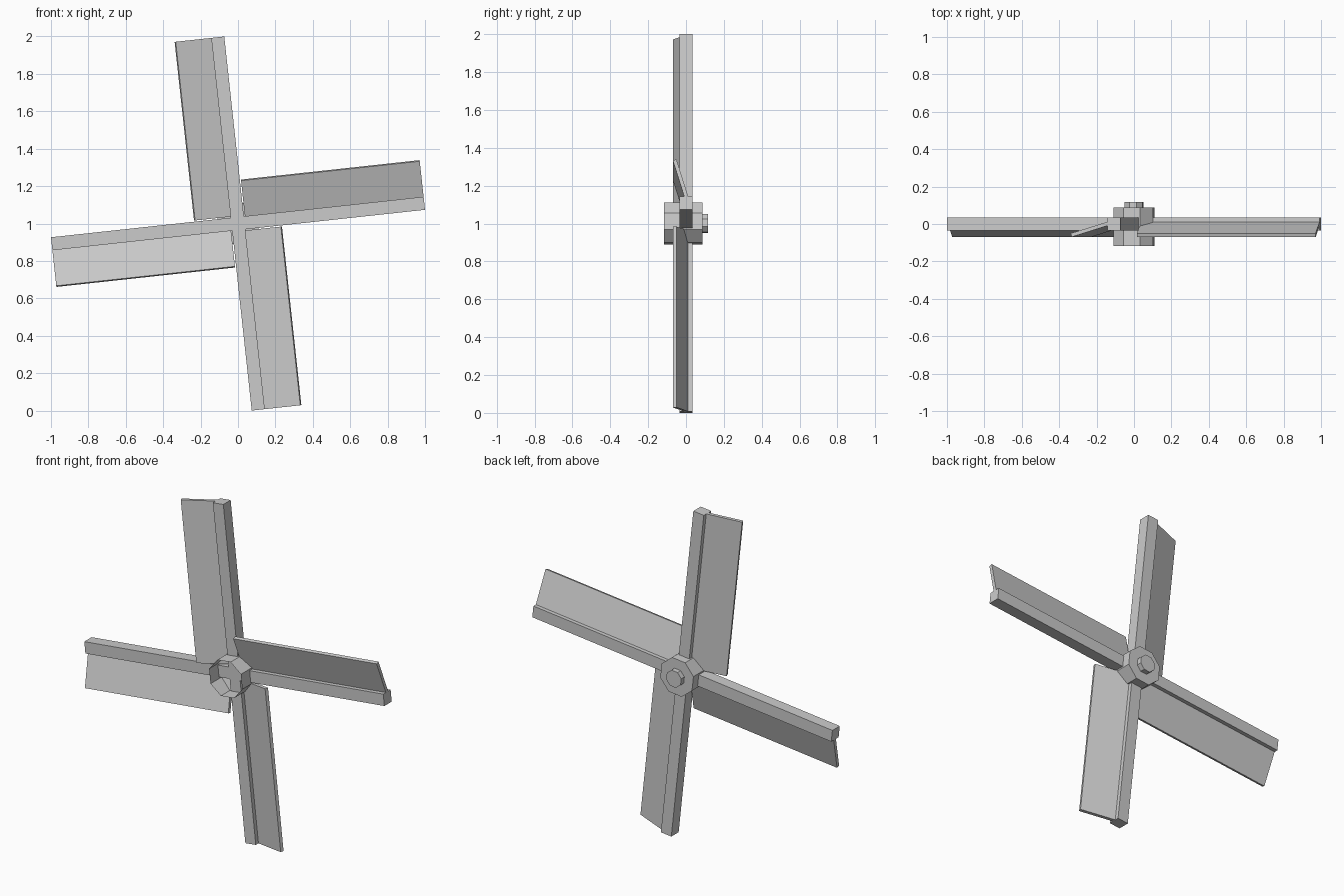
import bpy, bmesh
from math import radians, sin, cos, tau
from mathutils import Matrix

if "Cube" in bpy.data.objects:
    bpy.data.objects.remove(bpy.data.objects["Cube"])

TURN = 6.2                      # resting angle of the whole rotor, degrees
CENTRE = Matrix.Translation((0, 0, 1))


def spin(deg):
    """Turn counter-clockwise as seen from the front, about the hub axis."""
    return CENTRE @ Matrix.Rotation(-radians(deg), 4, 'Y')


def finish(name, bm, matrix):
    bmesh.ops.transform(bm, matrix=matrix, verts=bm.verts)
    bmesh.ops.recalc_face_normals(bm, faces=bm.faces)
    me = bpy.data.meshes.new(name)
    bm.to_mesh(me)
    bm.free()
    ob = bpy.data.objects.new(name, me)
    bpy.context.collection.objects.link(ob)
    return ob


def box(name, size, loc, matrix):
    bm = bmesh.new()
    bmesh.ops.create_cube(bm, size=1, matrix=Matrix.Translation(loc) @ Matrix.Diagonal((*size, 1)))
    return finish(name, bm, matrix)


def cup(name, radius, y_front, y_back):
    """Octagonal drum along y, open at the front and capped at the back."""
    bm = bmesh.new()
    rings = []
    for y in (y_front, y_back):
        rings.append([bm.verts.new((radius * cos(tau * (i + .5) / 8), y,
                                    radius * sin(tau * (i + .5) / 8))) for i in range(8)])
    front, back = rings
    for i in range(8):
        j = (i + 1) % 8
        bm.faces.new((front[i], front[j], back[j], back[i]))
    bm.faces.new(back)
    return finish(name, bm, spin(TURN))


# two crossing square beams
for k, name in enumerate(("beam_across", "beam_upright")):
    box(name, (2.004, .07, .07), (0, 0, 0), spin(TURN + 90 * k))

# four pitched sail boards, one along each half beam
PITCH = radians(17.4)
tilt = Matrix.Rotation(PITCH, 4, 'X')       # leading edge leans to the front
for k in range(4):
    box(f"sail_board_{k + 1}", (.961, .02, .22), (.5215, 0, .13),
        spin(TURN + 90 * k) @ Matrix.Translation((0, .012, 0)) @ tilt)

# hub drum and axle stub behind it
cup("hub", .115, -.117, .087)
cup("axle_stub", .052, .087, .117)
